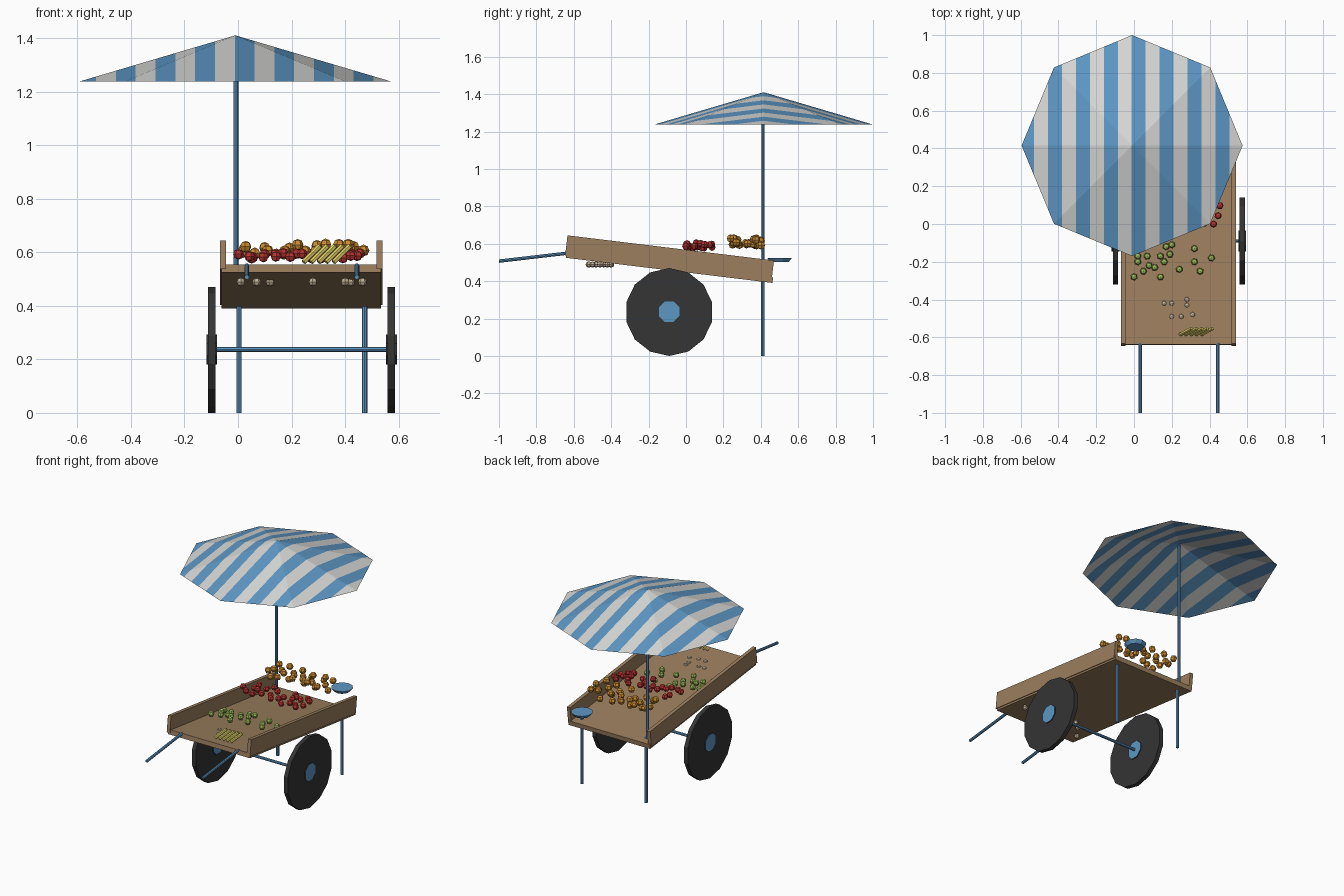
import bpy, bmesh, math, random
from mathutils import Vector, Matrix

random.seed(4)
if "Cube" in bpy.data.objects:
    bpy.data.objects.remove(bpy.data.objects["Cube"])


def material(name, rgb):
    m = bpy.data.materials.new(name)
    m.use_nodes = True
    m.diffuse_color = (*rgb, 1)
    m.node_tree.nodes["Principled BSDF"].inputs["Base Color"].default_value = (*rgb, 1)
    return m


BLUE = material("blue", (0.11, 0.31, 0.56))
WHITE = material("off white", (0.68, 0.69, 0.67))
WOOD = material("wood", (0.33, 0.21, 0.11))
TYRE = material("tyre black", (0.035, 0.035, 0.035))
ORANGE = material("orange", (0.6, 0.26, 0.03))
RED = material("red", (0.5, 0.035, 0.03))
GREEN = material("green", (0.33, 0.52, 0.1))
CREAM = material("cream", (0.55, 0.45, 0.32))
YELLOW = material("yellow", (0.72, 0.62, 0.13))


def finish(bm, name, *mats):
    mesh = bpy.data.meshes.new(name)
    bmesh.ops.recalc_face_normals(bm, faces=bm.faces)
    bm.to_mesh(mesh)
    bm.free()
    for m in mats:
        mesh.materials.append(m)
    obj = bpy.data.objects.new(name, mesh)
    bpy.context.collection.objects.link(obj)
    return obj


def add_rod(bm, a, b, r, sides, r2=None, spin=0):
    """Cylinder or tapered cylinder between two points."""
    a, b = Vector(a), Vector(b)
    d = b - a
    mat = (Matrix.Translation((a + b) / 2) @ d.to_track_quat('Z', 'Y').to_matrix().to_4x4()
           @ Matrix.Rotation(spin, 4, 'Z'))
    bmesh.ops.create_cone(bm, cap_ends=True, segments=sides, radius1=r,
                          radius2=r if r2 is None else r2, depth=d.length, matrix=mat)


def rod(name, mat, a, b, r, sides=8, r2=None):
    bm = bmesh.new()
    add_rod(bm, a, b, r, sides, r2)
    return finish(bm, name, mat)


TILT = math.atan2(-0.135, 1.11)


def plank(name, x0, x1, z, height):
    """Board lying along the sloping bed."""
    bm = bmesh.new()
    mat = (Matrix.Translation(((x0 + x1) / 2, -0.088, z)) @ Matrix.Rotation(TILT, 4, 'X')
           @ Matrix.Diagonal((x1 - x0, 1.112, height, 1)))
    bmesh.ops.create_cube(bm, size=1, matrix=mat)
    return finish(bm, name, WOOD)


# Sloping bed with two side boards
plank("bed_floor", -0.062, 0.535, 0.4725, 0.03)
plank("right_side_board", -0.068, -0.045, 0.524, 0.108)
plank("left_side_board", 0.517, 0.54, 0.524, 0.108)

# Handles, legs, axle
for side, x in (("right", 0.033), ("left", 0.444)):
    rod(side + "_handle", BLUE, (x, -0.63, 0.55), (x, -1.0, 0.507), 0.009)
for side, x in (("right", 0.004), ("left", 0.473)):
    rod(side + "_leg", BLUE, (x, 0.41, 0), (x, 0.41, 0.43), 0.01)
rod("axle", BLUE, (-0.1, -0.09, 0.237), (0.575, -0.09, 0.237), 0.009)

# Wheels and hubs: dark rims, blue hub faces
for side, x in (("right", -0.098), ("left", 0.573)):
    bm = bmesh.new()
    add_rod(bm, (x - 0.014, -0.09, 0.235), (x + 0.014, -0.09, 0.235), 0.235, 14)
    # turn so that one corner touches the ground
    low = min(bm.verts, key=lambda v: v.co.z).co
    turn = math.atan2(low.y + 0.09, 0.235 - low.z)
    bmesh.ops.rotate(bm, cent=(x, -0.09, 0.235), verts=bm.verts,
                     matrix=Matrix.Rotation(-turn, 3, 'X'))
    finish(bm, side + "_wheel", TYRE)
    bm = bmesh.new()
    add_rod(bm, (x - 0.02, -0.09, 0.237), (x + 0.02, -0.09, 0.237), 0.06, 8, spin=math.pi / 8)
    hub = finish(bm, side + "_hub", TYRE, BLUE)
    for p in hub.data.polygons:
        p.material_index = int(abs(p.normal.x) > 0.9)

# Parasol: eight-sided open canopy cut into stripes along y
rod("parasol_pole", BLUE, (-0.008, 0.412, 0.4), (-0.008, 0.412, 1.4), 0.009)
bm = bmesh.new()
bmesh.ops.create_cone(bm, cap_ends=False, segments=8, radius1=0.585, radius2=0, depth=0.173,
                      matrix=Matrix.Translation((-0.01, 0.415, 1.3235)))
bmesh.ops.remove_doubles(bm, verts=bm.verts, dist=0.0001)
STRIPE, START = 0.074, -0.604
for i in range(1, 17):
    bmesh.ops.bisect_plane(bm, geom=bm.verts[:] + bm.edges[:] + bm.faces[:], dist=0.00001,
                           plane_co=(START + i * STRIPE, 0, 0), plane_no=(1, 0, 0))
for f in bm.faces:
    f.material_index = int((f.calc_center_median().x - START) / STRIPE) % 2
finish(bm, "parasol_canopy", BLUE, WHITE)

# Scale dish at the back corner
rod("scale_dish", BLUE, (0.41, 0.5, 0.503), (0.41, 0.5, 0.525), 0.05, 10, 0.067)


def bed_top(y):
    return 0.555 - (y + 0.64) * 0.1216


def produce(name, mat, spots, r):
    bm = bmesh.new()
    for s in spots:
        m = Matrix.Translation(s) @ Matrix.Rotation(random.uniform(0, 1), 4, 'Z')
        bmesh.ops.create_uvsphere(bm, u_segments=6, v_segments=4, radius=r, matrix=m)
    finish(bm, name, mat)


def scatter(n, xs, ys, zs, gap):
    """Random spots that keep a minimum distance."""
    out = []
    for _ in range(3000):
        s = Vector([random.uniform(*b) for b in (xs, ys, zs)])
        if len(out) < n and all((s - o).length > gap for o in out):
            out.append(s)
    return out


# Produce in rows across the bed
produce("oranges", ORANGE, scatter(27, (0.0, 0.47), (0.235, 0.41), (0.59, 0.63), 0.045), 0.022)
produce("tomatoes", RED, scatter(25, (0.0, 0.46), (-0.005, 0.14), (0.575, 0.605), 0.04), 0.02)
greens = [(.2, -.11), (.32, -.13), (.41, -.18), (.35, -.25), (.24, -.24), (.17, -.12),
          (.14, -.17), (.16, -.2), (.07, -.17), (.02, -.2), (0, -.28), (.05, -.25), (.08, -.22),
          (.14, -.28), (.02, -.17), (.32, -.2), (.11, -.23), (.19, -.16)]
produce("green_fruit", GREEN, [(x, y, bed_top(y) + 0.025) for x, y in greens], 0.019)
bulbs = [(.16, -.42), (.2, -.42), (.28, -.4), (.28, -.43), (.2, -.49), (.25, -.49), (.31, -.48)]
produce("bulbs", CREAM, [(x, y, bed_top(y) - 0.006) for x, y in bulbs], 0.016)
low_bulbs = [(.01, -.52), (.07, -.44), (.12, -.4), (.28, -.48), (.4, -.5), (.42, -.42), (.465, -.46)]
produce("low_bulbs", CREAM, [(x, y, 0.489) for x, y in low_bulbs], 0.017)

# Yellow sticks leaning in a row
bm = bmesh.new()
for i in range(5):
    x = 0.245 + 0.028 * i
    add_rod(bm, (x, -0.585, 0.563), (x + 0.06, -0.553, 0.622), 0.01, 6)
finish(bm, "yellow_sticks", YELLOW)
